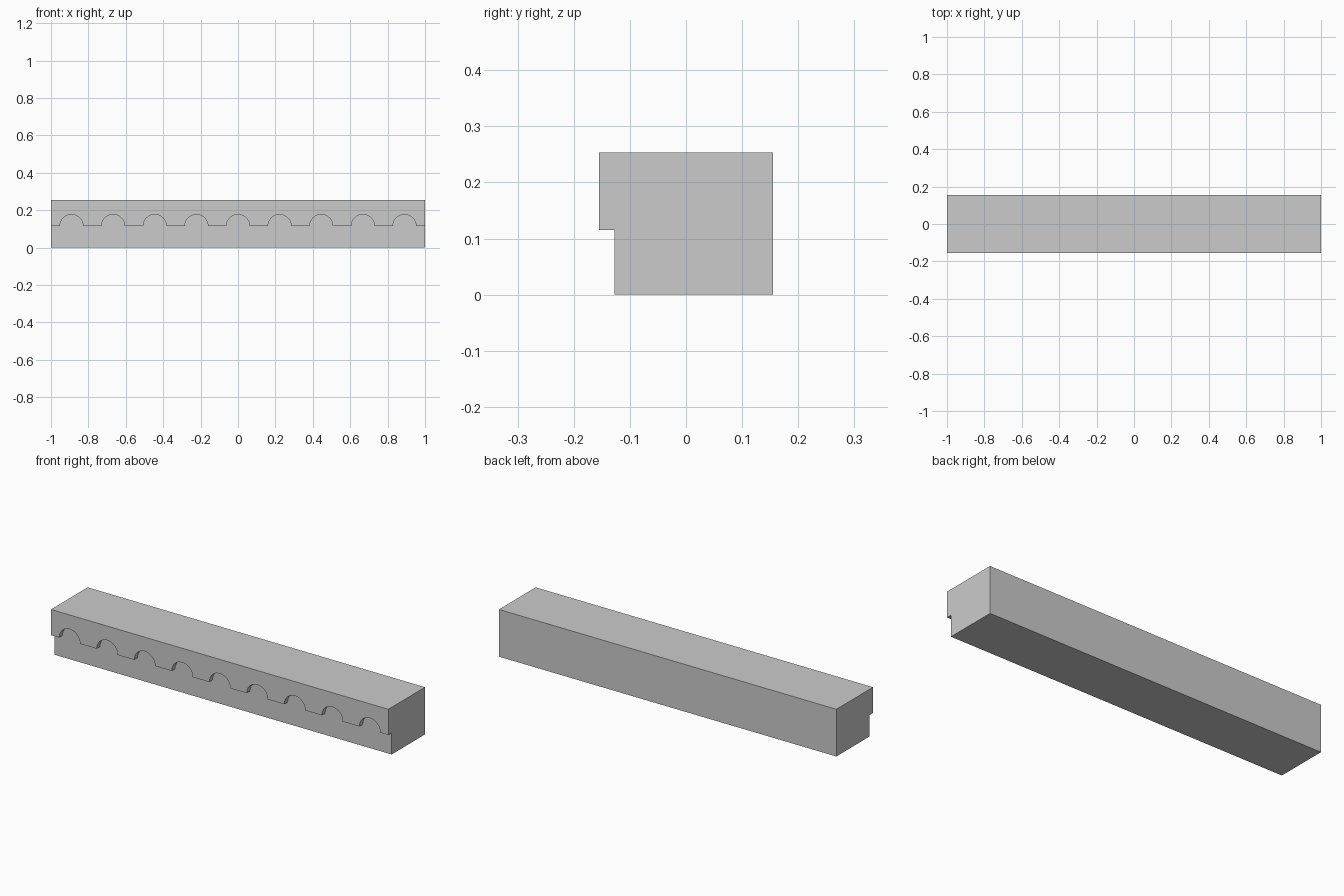
import bpy, bmesh, math

if "Cube" in bpy.data.objects:
    bpy.data.objects.remove(bpy.data.objects["Cube"])

HALF, TOP, LEDGE = 1.0, 0.253, 0.115
FRONT, RECESS, BACK = -0.155, -0.127, 0.155
ARCHES, PITCH, RADIUS, SEGS = 9, 0.2225, 0.062, 16

# scalloped lower edge of the overhanging front band (x, z)
edge = [(-HALF, LEDGE)]
for i in range(ARCHES):
    cx = (i - (ARCHES - 1) / 2) * PITCH
    for k in range(SEGS + 1):
        a = math.pi * (1 - k / SEGS)
        edge.append((cx + RADIUS * math.cos(a), LEDGE + RADIUS * math.sin(a)))
edge.append((HALF, LEDGE))

bm = bmesh.new()


def v(x, y, z):
    return bm.verts.new((x, y, z))


outer = [v(x, FRONT, z) for x, z in edge]
inner = [v(x, RECESS, z) for x, z in edge]
ftl, ftr = v(-HALF, FRONT, TOP), v(HALF, FRONT, TOP)
btl, btr = v(-HALF, BACK, TOP), v(HALF, BACK, TOP)
fbl, fbr = v(-HALF, RECESS, 0), v(HALF, RECESS, 0)
bbl, bbr = v(-HALF, BACK, 0), v(HALF, BACK, 0)

# front band, recessed lower wall, top, bottom, back and the stepped ends
for loop in (outer + [ftr, ftl],
             [fbl, fbr] + inner[::-1],
             [ftl, ftr, btr, btl],
             [fbl, bbl, bbr, fbr],
             [bbr, bbl, btl, btr],
             [ftl, btl, bbl, fbl, inner[0], outer[0]],
             [ftr, outer[-1], inner[-1], fbr, bbr, btr]):
    bm.faces.new(loop)

# underside of the band: flat ledges and arch soffits
for i in range(len(edge) - 1):
    bm.faces.new((outer[i], inner[i], inner[i + 1], outer[i + 1]))

bmesh.ops.recalc_face_normals(bm, faces=bm.faces[:])
mesh = bpy.data.meshes.new("arched_cornice")
bm.to_mesh(mesh)
bm.free()
obj = bpy.data.objects.new("arched_cornice", mesh)
bpy.context.collection.objects.link(obj)
bpy.context.view_layer.objects.active = obj
obj.select_set(True)
bpy.ops.object.shade_smooth_by_angle(angle=math.radians(30))
